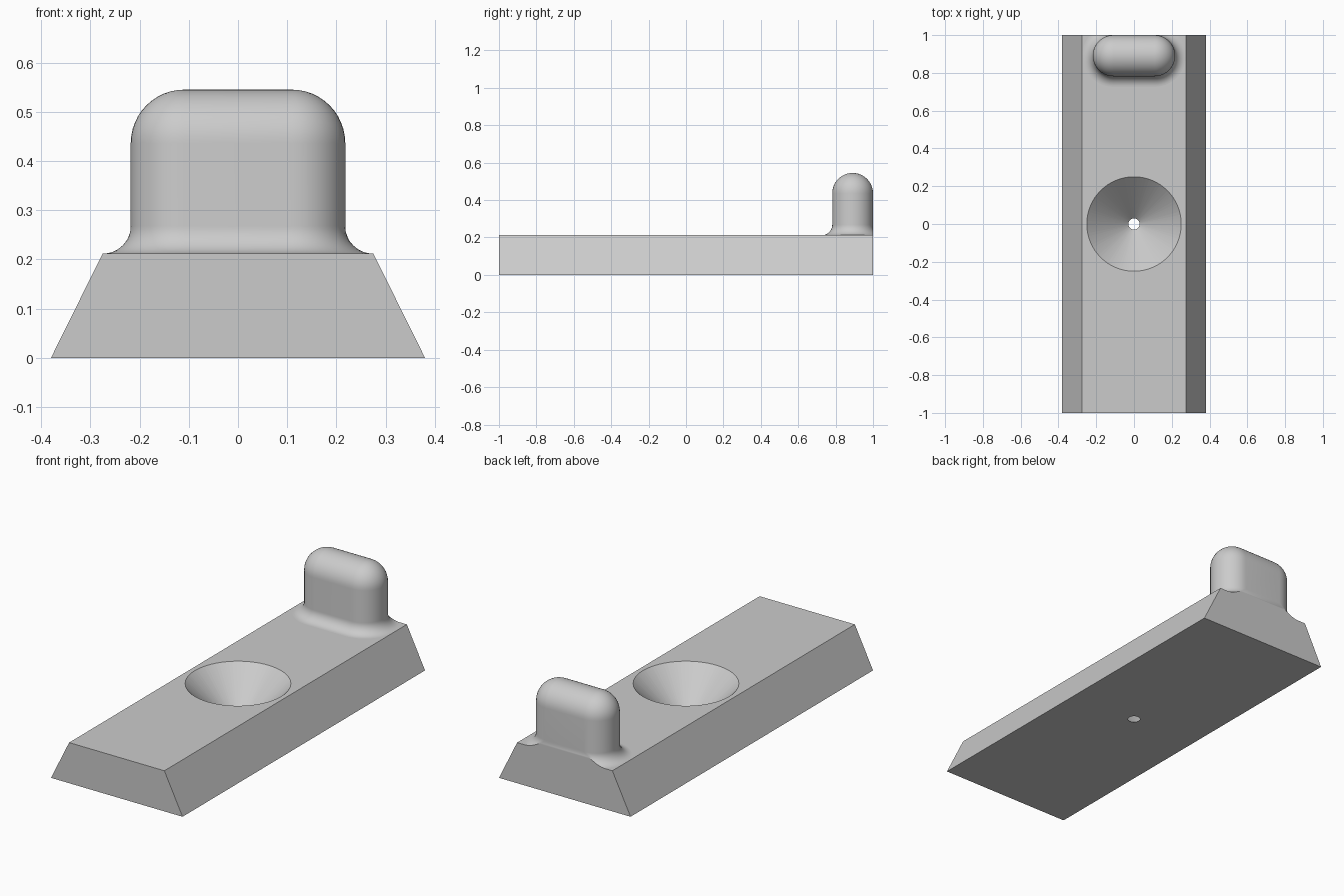
import bpy, bmesh, math

if "Cube" in bpy.data.objects:
    bpy.data.objects.remove(bpy.data.objects["Cube"])

HALF_BOTTOM, HALF_TOP, HEIGHT = 0.38, 0.275, 0.212
R, FILLET, TOP = 0.109, 0.056, 0.545     # post half thickness, root fillet, top height
SEG, POST_Y = 0.109, 0.891               # half length of straight part, post centre

grey = bpy.data.materials.new("grey")
grey.diffuse_color = (0.6, 0.6, 0.6, 1)
grey.use_nodes = True
grey.node_tree.nodes["Principled BSDF"].inputs["Base Color"].default_value = grey.diffuse_color


def finish(name, bm):
    bmesh.ops.recalc_face_normals(bm, faces=bm.faces)
    mesh = bpy.data.meshes.new(name)
    bm.to_mesh(mesh)
    bm.free()
    mesh.materials.append(grey)
    obj = bpy.data.objects.new(name, mesh)
    bpy.context.collection.objects.link(obj)
    return obj


def smooth(obj):
    bpy.ops.object.select_all(action='DESELECT')
    obj.select_set(True)
    bpy.context.view_layer.objects.active = obj
    bpy.ops.object.shade_smooth_by_angle(angle=math.radians(30))


# Base bar: trapezoid profile extruded along y
bm = bmesh.new()
profile = [(-HALF_BOTTOM, 0), (HALF_BOTTOM, 0), (HALF_TOP, HEIGHT), (-HALF_TOP, HEIGHT)]
face = bm.faces.new([bm.verts.new((x, -1, z)) for x, z in profile])
ext = bmesh.ops.extrude_face_region(bm, geom=[face])
bmesh.ops.translate(bm, vec=(0, 2, 0),
                    verts=[v for v in ext["geom"] if isinstance(v, bmesh.types.BMVert)])
base = finish("base_bar", bm)

# Funnel hole: cone cutter reaching past both faces of the bar
slope, over = (0.25 - 0.03) / HEIGHT, 0.02
bm = bmesh.new()
bmesh.ops.create_cone(bm, cap_ends=True, segments=96, radius1=0.03 - slope * over,
                      radius2=0.25 + slope * over, depth=HEIGHT + 2 * over)
bmesh.ops.translate(bm, vec=(0, 0, HEIGHT / 2), verts=bm.verts)
cutter = finish("funnel_cutter", bm)
cutter.hide_render = True
mod = base.modifiers.new("funnel", 'BOOLEAN')
mod.operation, mod.solver, mod.object = 'DIFFERENCE', 'EXACT', cutter
smooth(base)
bpy.ops.object.modifier_apply(modifier="funnel")
bpy.data.objects.remove(cutter)
smooth(base)

# End post: stadium rings lofted upward (root fillet, straight wall, domed top),
# with the fillet cut off flush at the end face of the bar
N = 12
rings = []
for i in range(N + 1):
    a = math.pi / 2 * i / N
    rings.append((R + FILLET * (1 - math.sin(a)), HEIGHT + FILLET * (1 - math.cos(a))))
for i in range(N):
    a = math.pi / 2 * i / N
    rings.append((R * math.cos(a), TOP - R + R * math.sin(a)))

bm = bmesh.new()
loops = []
for r, z in rings:
    end = math.asin(min(1, R / r))
    angles = [-math.pi / 2 + (end + math.pi / 2) * j / 20 for j in range(21)]
    half = [(SEG + r * math.cos(a), r * math.sin(a)) for a in angles]
    outline = half + [(-x, y) for x, y in reversed(half)]
    loops.append([bm.verts.new((x, POST_Y + y, z)) for x, y in outline])
for low, high in zip(loops, loops[1:]):
    for j in range(len(low)):
        k = (j + 1) % len(low)
        bm.faces.new((low[j], low[k], high[k], high[j]))
# Ridge strip closing the dome
ends = [bm.verts.new((s * SEG, POST_Y, TOP)) for s in (1, -1)]
last, n = loops[-1], 21
for j in range(n - 1):
    bm.faces.new((last[j], last[j + 1], ends[0]))
    bm.faces.new((last[n + j], last[n + j + 1], ends[1]))
bm.faces.new((last[n - 1], last[n], ends[1], ends[0]))
bm.faces.new((last[-1], last[0], ends[0], ends[1]))
smooth(finish("end_post", bm))
